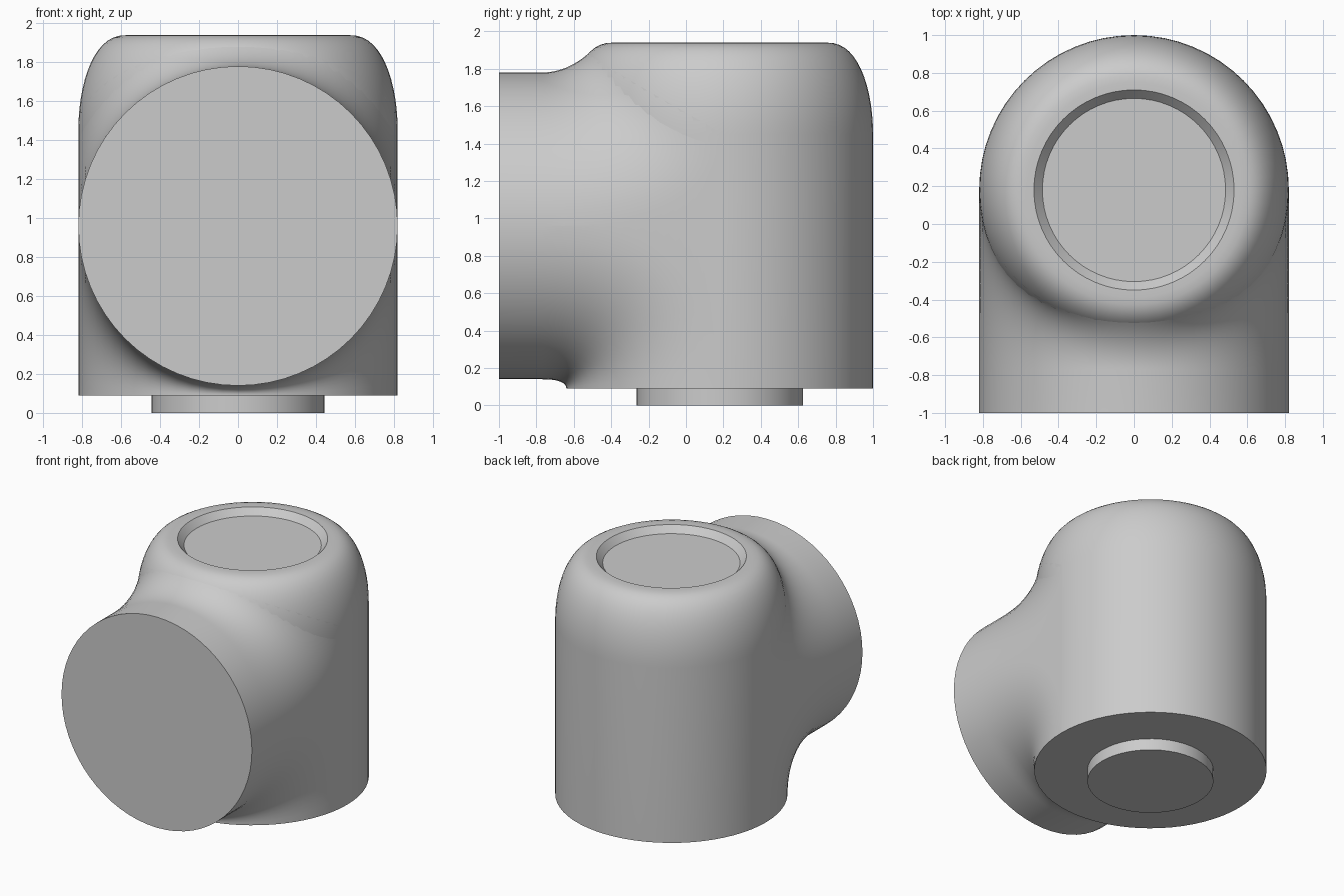
import bpy, bmesh
from math import sin, cos, pi, radians, sqrt, asin
from mathutils import Vector

if "Cube" in bpy.data.objects:
    bpy.data.objects.remove(bpy.data.objects["Cube"])

R = 0.82            # shared radius of upright body and side branch
AXIS_Y = 0.18       # centre line of the body
AXIS_Z = 0.96       # centre line of the branch
BASE, TOP = 0.09, 1.94
SHOULDER = 1.45     # height where the rounded shoulder begins
RIM = 0.57          # radius of the flat top

grey = bpy.data.materials.new("plain_grey")
grey.use_nodes = True
grey.diffuse_color = (0.6, 0.6, 0.6, 1)
grey.node_tree.nodes["Principled BSDF"].inputs["Base Color"].default_value = (0.6, 0.6, 0.6, 1)


def finish(bm, name):
    bmesh.ops.remove_doubles(bm, verts=bm.verts, dist=0.0002)
    bmesh.ops.recalc_face_normals(bm, faces=bm.faces)
    mesh = bpy.data.meshes.new(name)
    bm.to_mesh(mesh)
    bm.free()
    mesh.materials.append(grey)
    obj = bpy.data.objects.new(name, mesh)
    bpy.context.collection.objects.link(obj)
    bpy.ops.object.select_all(action="DESELECT")
    obj.select_set(True)
    bpy.context.view_layer.objects.active = obj
    bpy.ops.object.shade_smooth_by_angle(angle=radians(32))
    return obj


def skin(bm, rings):
    """Join a list of equal closed rings with quads."""
    rows = [[bm.verts.new(p) for p in ring] for ring in rings]
    n = len(rows[0])
    for a, b in zip(rows, rows[1:]):
        for i in range(n):
            j = (i + 1) % n
            bm.faces.new((a[i], a[j], b[j], b[i]))
    return rows


def lathe(name, profile, sides=64):
    """Solid of revolution about the body axis, capped at both ends."""
    bm = bmesh.new()
    turn = [2 * pi * i / sides for i in range(sides)]
    rows = skin(bm, [[(r * cos(a), AXIS_Y + r * sin(a), z) for a in turn]
                     for r, z in profile])
    bm.faces.new(rows[0])
    bm.faces.new(rows[-1])
    return finish(bm, name)


def body_radius(z):
    """Radius of the body, including its rounded shoulder."""
    if z <= SHOULDER:
        return R
    t = asin(min(1, (z - SHOULDER) / (TOP - SHOULDER)))
    return RIM + (R - RIM) * max(cos(t), 0) ** 0.85


# Upright body with rounded shoulder and shallow recess in the top
steps = 14
shoulder = [SHOULDER + (TOP - SHOULDER) * sin(pi / 2 * i / steps) for i in range(steps)]
profile = [(R, BASE)] + [(body_radius(z), z) for z in shoulder]
profile += [(RIM, TOP), (0.53, TOP), (0.485, TOP - 0.05)]
lathe("body", profile)

# Round foot under the body
lathe("foot", [(0.445, 0), (0.445, BASE + 0.01)], 48)


# Side branch: straight collar, then a blend that flows into the body
def branch_column(angle, upper):
    x, s = R * cos(angle), abs(sin(angle))
    z = AXIS_Z + R * sin(angle)
    end_z = AXIS_Z + 0.5 + 0.42 * s if upper else BASE
    end_y = AXIS_Y - sqrt(max(body_radius(end_z) ** 2 - x * x, 0))
    start = Vector((x, -0.77, z))
    corner = Vector((x, AXIS_Y - R * s, z))
    end = Vector((x, end_y, end_z))
    column = [Vector((x, -1, z))]
    for i in range(17):
        t = i / 16
        column.append(start * (1 - t) ** 2 + corner * 2 * t * (1 - t) + end * t * t)
    return column


half = 32
columns = [branch_column(pi * i / half, True) for i in range(half + 1)]
columns += [branch_column(pi + pi * i / half, False) for i in range(half + 1)]
bm = bmesh.new()
branch_rows = skin(bm, list(zip(*columns)))
bm.faces.new(branch_rows[0])
finish(bm, "side_branch")
